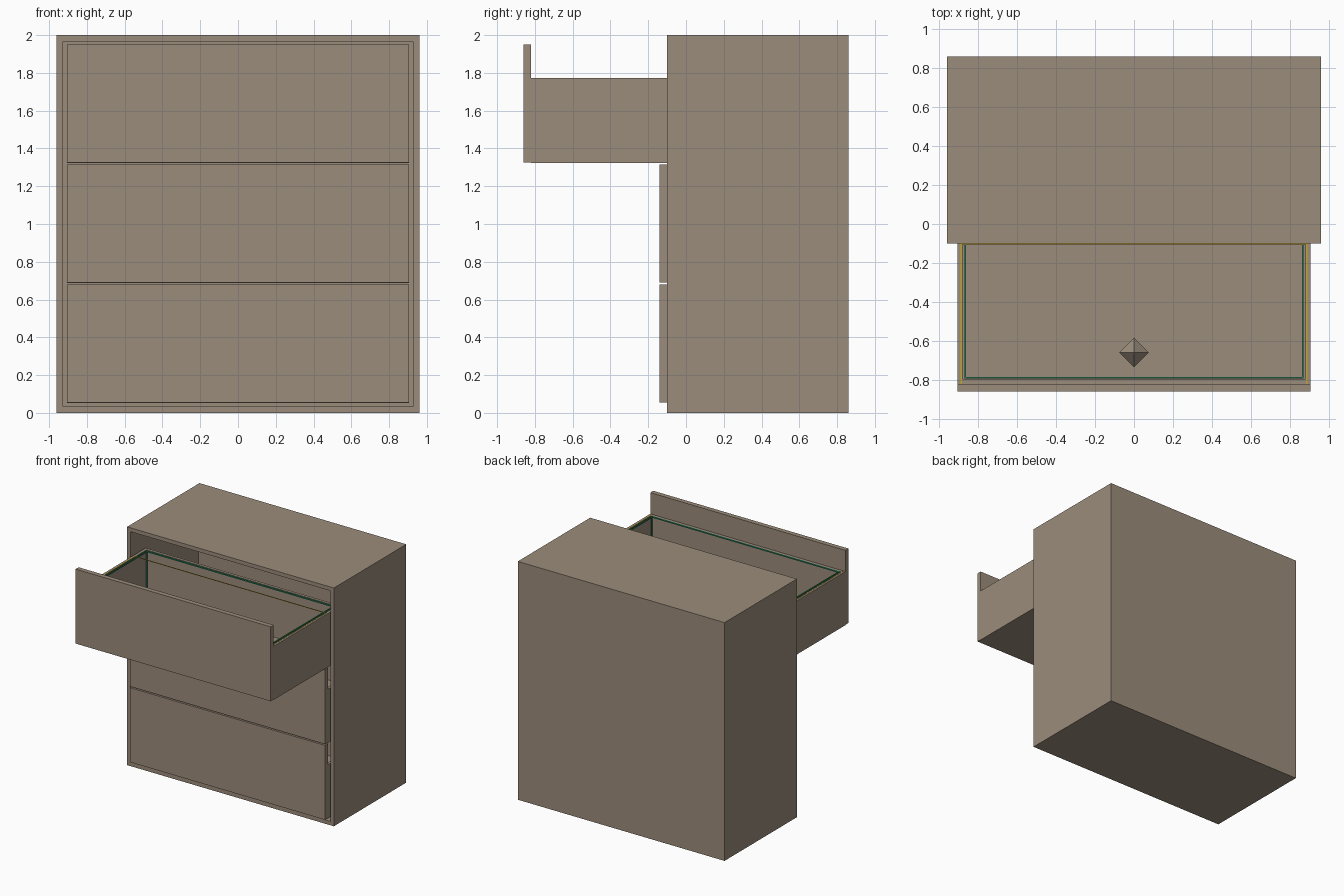
import bpy
import bmesh
from mathutils import Matrix, Vector

cube = bpy.data.objects.get("Cube")
if cube:
    bpy.data.objects.remove(cube, do_unlink=True)


def material(name, rgb):
    mat = bpy.data.materials.new(name)
    mat.use_nodes = True
    color = (*rgb, 1.0)
    mat.diffuse_color = color
    mat.node_tree.nodes["Principled BSDF"].inputs["Base Color"].default_value = color
    return mat


TAUPE = material("taupe_paint", (0.33, 0.265, 0.2))
GREEN = material("green_edging", (0.02, 0.25, 0.12))
YELLOW = material("yellow_edging", (0.55, 0.38, 0.03))


def finish(bm, name, mat):
    bmesh.ops.recalc_face_normals(bm, faces=bm.faces)
    mesh = bpy.data.meshes.new(name)
    bm.to_mesh(mesh)
    bm.free()
    mesh.materials.append(mat)
    obj = bpy.data.objects.new(name, mesh)
    bpy.context.collection.objects.link(obj)
    return obj


def add_box(bm, low, high):
    low, high = Vector(low), Vector(high)
    place = Matrix.Translation((low + high) / 2) @ Matrix.Diagonal((*(high - low), 1))
    return bmesh.ops.create_cube(bm, size=1, matrix=place)["verts"]


def box(name, low, high, mat=TAUPE):
    bm = bmesh.new()
    add_box(bm, low, high)
    return finish(bm, name, mat)


def hollow_box(name, low, high, direction, wall, depth):
    """Box whose face in one direction is inset and pushed in."""
    bm = bmesh.new()
    add_box(bm, low, high)
    bm.normal_update()
    direction = Vector(direction)
    face = max(bm.faces, key=lambda f: f.normal.dot(direction))
    bmesh.ops.inset_individual(bm, faces=[face], thickness=wall)
    # the inset keeps the same face as the centre; extrude it inwards
    new = bmesh.ops.extrude_discrete_faces(bm, faces=[face])["faces"][0]
    bmesh.ops.translate(bm, verts=new.verts, vec=-direction * depth)
    return finish(bm, name, TAUPE)


# Cabinet shell, open at the front
hollow_box("cabinet_shell", (-0.96, -0.1, 0), (0.96, 0.86, 2), (0, -1, 0), 0.046, 0.9)

# Three drawers, the top one pulled out
HALF, WALL, TALL = 0.906, 0.035, 0.45
for label, base, pull in (("lower", 0.052, 0), ("middle", 0.687, 0), ("upper", 1.322, 0.72)):
    front = -0.1 - pull
    box(label + "_drawer_front", (-HALF, front - 0.04, base + 0.003),
        (HALF, front, base + 0.628))
    hollow_box(label + "_drawer_box", (-HALF, front, base),
               (HALF, front + 0.89, base + TALL), (0, 0, 1), WALL, TALL - 0.035)

# Coloured edging of the open drawer
rim = 1.322 + TALL
near, far, inner = -0.785, 0.035, HALF - WALL
bm = bmesh.new()
for side in (-1, 1):
    x0, x1 = sorted((side * inner, side * (inner - 0.008)))
    add_box(bm, (x0, near, rim - 0.008), (x1, far, rim + 0.002))
    for y in (near, far - 0.008):
        add_box(bm, (x0, y, 1.36), (x1, y + 0.008, rim))
for y in (near - 0.008, far - 0.008):
    add_box(bm, (-inner, y, rim - 0.008), (inner, y + 0.008, rim + 0.002))
finish(bm, "green_inner_edging", GREEN)

bm = bmesh.new()
for side in (-1, 1):
    x0, x1 = sorted((side * 0.882, side * 0.89))
    add_box(bm, (x0, -0.82, rim - 0.002), (x1, -0.1, rim + 0.002))
add_box(bm, (-0.89, -0.105, rim - 0.003), (0.89, -0.1, rim + 0.002))
finish(bm, "yellow_rim_edging", YELLOW)

# Small eight-sided gem lying in the open drawer
bm = bmesh.new()
for turn in (0, 180):
    bmesh.ops.create_cone(bm, segments=4, radius1=0.075, radius2=0, depth=0.075,
                          matrix=Matrix.Translation((0, -0.66, 1.432))
                          @ Matrix.Rotation(turn * 3.14159265 / 180, 4, "X")
                          @ Matrix.Translation((0, 0, 0.0375)))
bmesh.ops.remove_doubles(bm, verts=bm.verts, dist=0.001)
finish(bm, "drawer_gem", TAUPE)
